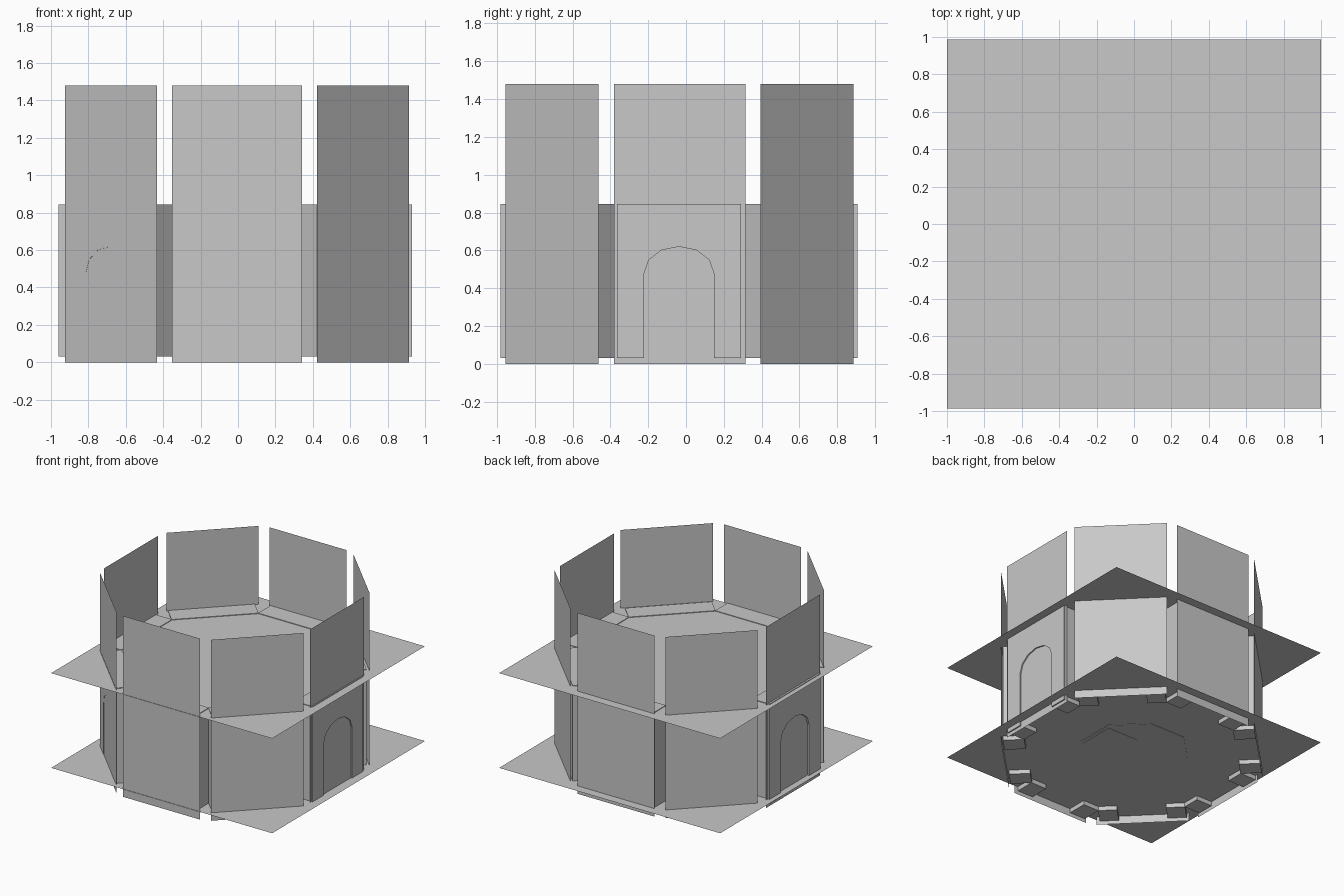
import bpy, bmesh
from math import sin, cos, pi, radians
from mathutils import Matrix, Vector

cube = bpy.data.objects.get("Cube")
if cube:
    bpy.data.objects.remove(cube)

grey = bpy.data.materials.new("plain_grey")
grey.use_nodes = True
colour = (0.58, 0.58, 0.58, 1)
grey.diffuse_color = colour
grey.node_tree.nodes["Principled BSDF"].inputs["Base Color"].default_value = colour


def build(name, points, depth=0, matrix=Matrix()):
    """One polygon, optionally extruded along its local y (walls) or z (slabs)."""
    bm = bmesh.new()
    face = bm.faces.new([bm.verts.new(p) for p in points])
    if depth:
        face.normal_update()
        axis = Vector((0, 1, 0)) if abs(face.normal.y) > 0.5 else Vector((0, 0, 1))
        ext = bmesh.ops.extrude_face_region(bm, geom=[face], use_keep_orig=True)
        verts = [g for g in ext["geom"] if isinstance(g, bmesh.types.BMVert)]
        bmesh.ops.translate(bm, verts=verts, vec=axis * depth)
    bmesh.ops.recalc_face_normals(bm, faces=bm.faces)
    mesh = bpy.data.meshes.new(name)
    bm.to_mesh(mesh)
    bm.free()
    mesh.transform(matrix)
    mesh.materials.append(grey)
    obj = bpy.data.objects.new(name, mesh)
    bpy.context.collection.objects.link(obj)
    return obj


def rectangle(x0, x1, y0, y1, z):
    return [(x0, y0, z), (x1, y0, z), (x1, y1, z), (x0, y1, z)]


# Floors
FLOOR, CEILING = 0.065, 0.84
build("lower_floor", rectangle(-1, 1, -0.987, 0.987, FLOOR))
build("upper_floor", rectangle(-1, 1, -0.987, 0.987, CEILING))

# Wall outline with an arched doorway, seen from outside
half, door, base, spring, rise, top = 0.327, 0.184, 0.03, 0.48, 0.14, 0.845
arch = [(door * cos(i * pi / 6), 0, spring + rise * sin(i * pi / 6)) for i in range(7)]
wall = [(-half, 0, base), (-half, 0, top), (half, 0, top), (half, 0, base),
        (door, 0, base)] + arch + [(-door, 0, base)]

# Tall thin panel outline
panel = [(-0.348, 0, 0), (0.348, 0, 0), (0.348, 0, 1.48), (-0.348, 0, 1.48)]

# Eight walls and panels in a ring, starting at the front
sides = ["front", "front_left", "left", "back_left",
         "back", "back_right", "right", "front_right"]
panel_reach = {"front": 0.949, "left": 0.925, "back": 0.946, "right": 0.94}
for i, side in enumerate(sides):
    turn = Matrix.Rotation(radians(45 * i), 4, 'Z')
    place = Matrix.Translation((-0.015, -0.037, 0)) @ turn
    build("wall_" + side, wall, 0.16, place @ Matrix.Translation((0, -0.945, 0)))
    place = Matrix.Translation((-0.005, -0.034, 0)) @ turn
    reach = panel_reach.get(side, 0.953)
    build("panel_" + side, panel, 0, place @ Matrix.Translation((0, -reach, 0)))

# Low platform and block inside the room
ring = [(0.42 * cos((i + 0.5) * pi / 4), 0.42 * sin((i + 0.5) * pi / 4), FLOOR - 0.003)
        for i in range(8)]
build("platform", ring, 0.03)
build("platform_block", rectangle(0.085, 0.36, -0.18, 0.135, FLOOR - 0.005), 0.12)
